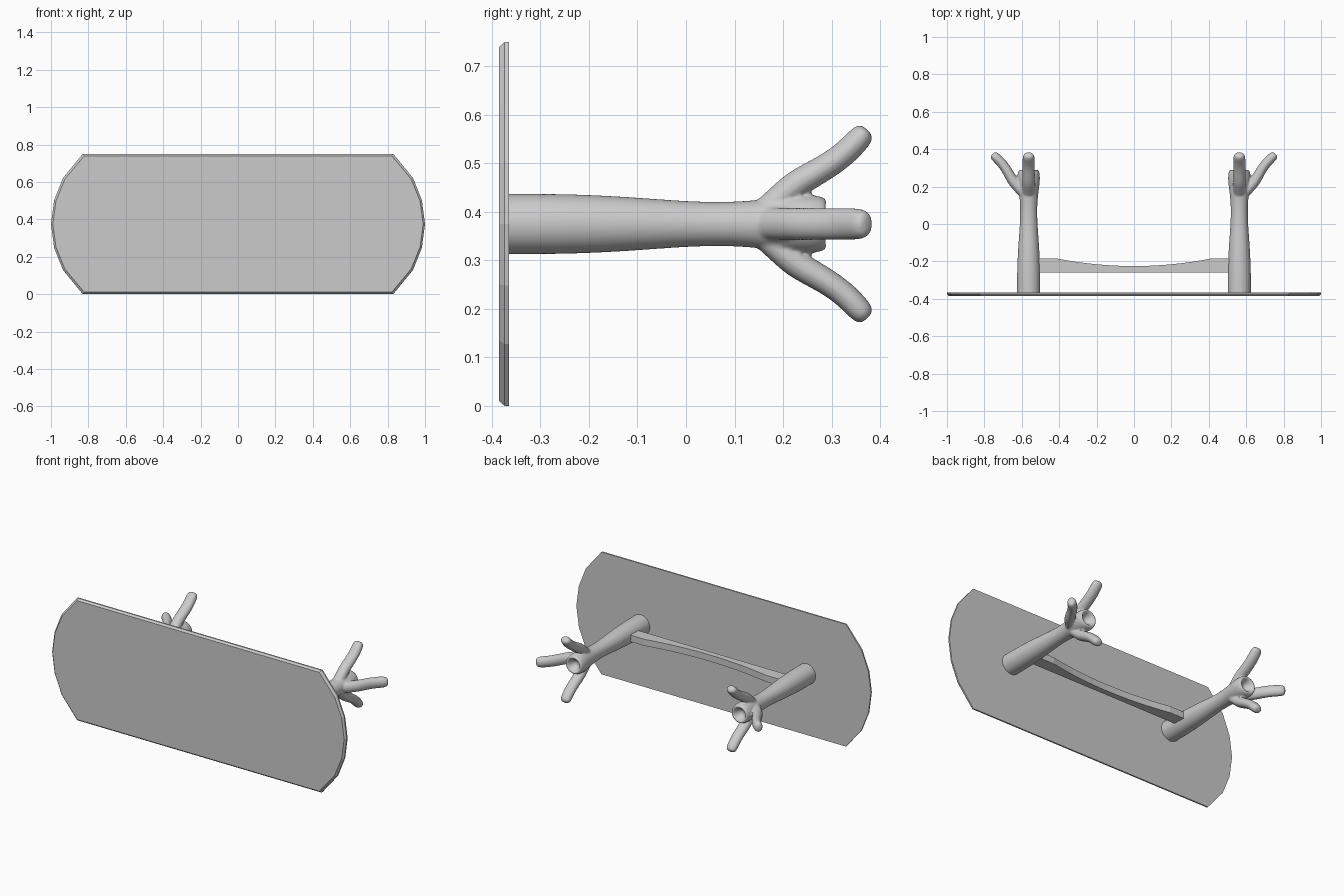
import bpy, bmesh, math
from mathutils import Vector

if "Cube" in bpy.data.objects:
    bpy.data.objects.remove(bpy.data.objects["Cube"])

ZC = 0.375      # height of the table's centre line
LEG_X = 0.563
SIDES = 16


def make_object(name, bm):
    bmesh.ops.recalc_face_normals(bm, faces=bm.faces)
    mesh = bpy.data.meshes.new(name)
    bm.to_mesh(mesh)
    bm.free()
    ob = bpy.data.objects.new(name, mesh)
    bpy.context.collection.objects.link(ob)
    return ob


def loft(bm, rings):
    """Skin a list of point rings and cap both ends."""
    rows = [[bm.verts.new(p) for p in ring] for ring in rings]
    n = len(rows[0])
    for a, b in zip(rows, rows[1:]):
        for i in range(n):
            j = (i + 1) % n
            bm.faces.new((a[i], a[j], b[j], b[i]))
    bm.faces.new(rows[0])
    bm.faces.new(rows[-1])


def ellipse(c, u, v):
    angles = [math.tau * i / SIDES for i in range(SIDES)]
    return [c + (u * math.cos(a) + v * math.sin(a)) * 1.025 for a in angles]


# Table top: straight long edges, arced ends, chamfered outer rim
half = [(0.83, -0.375), (0.935, -0.247), (0.983, -0.127), (1.0, 0),
        (0.983, 0.127), (0.935, 0.247), (0.83, 0.375)]
outline = half + [(-x, -z) for x, z in half]
bm = bmesh.new()
loft(bm, [[Vector((x * sx, y, ZC + z * sz)) for x, z in outline]
          for y, sx, sz in ((-0.365, 1, 1), (-0.374, 1, 1), (-0.385, 0.99, 0.973))])
make_object("table_top", bm)

# Leg: turned post with a hollow cup at the foot
bm = bmesh.new()
axis = Vector((LEG_X, 0, ZC))
X, Y, Z = Vector((1, 0, 0)), Vector((0, 1, 0)), Vector((0, 0, 1))
post = [(-0.379, 0.062), (-0.376, 0.062), (-0.35, 0.062), (-0.24, 0.062),
        (-0.12, 0.056), (-0.02, 0.048), (0.06, 0.0445), (0.13, 0.047),
        (0.19, 0.055), (0.24, 0.061), (0.275, 0.058), (0.29, 0.052),
        (0.291, 0.042), (0.275, 0.034), (0.255, 0.02), (0.25, 0.006)]
loft(bm, [ellipse(axis + Y * y, X * r, Z * r) for y, r in post])

# Three toes: up, down and outward
toe = [(0.14, 0.012, 0.024), (0.185, 0.045, 0.028), (0.225, 0.083, 0.029),
       (0.28, 0.112, 0.027), (0.325, 0.142, 0.026), (0.357, 0.176, 0.026),
       (0.371, 0.191, 0.021), (0.374, 0.194, 0.010)]
for d in (Z, -Z, X):
    side = d.cross(Y)
    pts = [axis + Y * y + d * o for y, o, r in toe]
    rings = []
    for i, (y, o, r) in enumerate(toe):
        tangent = (pts[min(i + 1, len(pts) - 1)] - pts[max(i - 1, 0)]).normalized()
        width = min(0.033, r * 1.25)
        rings.append(ellipse(pts[i], tangent.cross(side) * r, side * width))
    loft(bm, rings)
leg = make_object("clawed_legs", bm)

# Blend post and toes into one smooth skin, then mirror the leg
leg.modifiers.new("round", 'SUBSURF').levels = 2
leg.modifiers["round"].render_levels = 2
remesh = leg.modifiers.new("blend", 'REMESH')
remesh.mode = 'VOXEL'
remesh.voxel_size = 0.005
remesh.use_smooth_shade = True
soften = leg.modifiers.new("soften", 'SMOOTH')
soften.factor = 0.5
soften.iterations = 4
mirror = leg.modifiers.new("mirror", 'MIRROR')
mirror.use_axis = (True, False, False)

# Stretcher: flat bar between the legs with a shallow curved dip
steps = 16
profile = [(-0.53, -0.26), (0.53, -0.26), (0.53, -0.185)]
for i in range(steps + 1):
    x = 0.41 * (1 - 2 * i / steps)
    profile.append((x, -0.225 + 0.04 * (x / 0.41) ** 2))
profile.append((-0.53, -0.185))
bm = bmesh.new()
loft(bm, [[Vector((x, y, z)) for x, y in profile] for z in (ZC - 0.02, ZC + 0.02)])
make_object("stretcher", bm)
